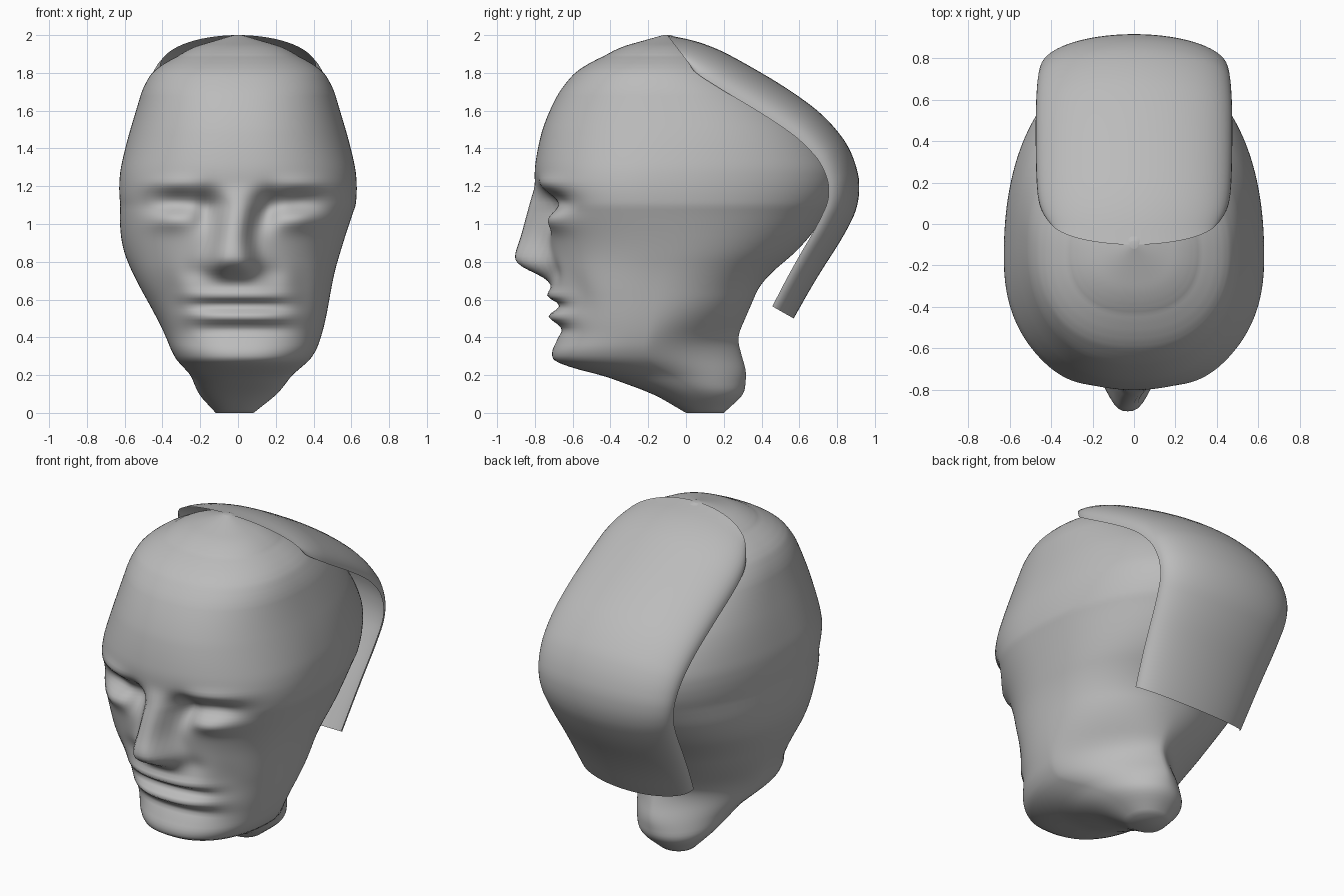
import bpy, bmesh
from math import exp, sin, cos, pi, hypot

cube = bpy.data.objects.get("Cube")
if cube:
    bpy.data.objects.remove(cube, do_unlink=True)

grey = bpy.data.materials.new("clay grey")
grey.use_nodes = True
grey.diffuse_color = (0.5, 0.5, 0.5, 1)
bsdf = next(n for n in grey.node_tree.nodes if n.type == 'BSDF_PRINCIPLED')
bsdf.inputs["Base Color"].default_value = grey.diffuse_color
bsdf.inputs["Roughness"].default_value = 0.8


def linear(table, t):
    """Piecewise linear lookup in rows sorted by their first value."""
    t = min(max(t, table[0][0]), table[-1][0])
    for low, high in zip(table, table[1:]):
        if t <= high[0]:
            k = (t - low[0]) / (high[0] - low[0])
            return [p + (q - p) * k for p, q in zip(low[1:], high[1:])]


def smooth(table, t, spread):
    """Lookup averaged over a small window, to round the corners."""
    samples = [linear(table, t + spread * step / 4) for step in range(-4, 5)]
    return [sum(column) / len(column) for column in zip(*samples)]


def bump(value, centre, size):
    return exp(-((value - centre) / size) ** 2)


def grid_object(name, rows, closed):
    """Skin a grid of points; a closed grid is a capped tube."""
    bm = bmesh.new()
    grid = [[bm.verts.new(point) for point in row] for row in rows]
    count = len(rows[0])
    for lower, upper in zip(grid, grid[1:]):
        for i in range(count if closed else count - 1):
            j = (i + 1) % count
            bm.faces.new((lower[i], lower[j], upper[j], upper[i]))
    if closed:
        bm.faces.new(grid[0][::-1])
        bm.faces.new(grid[-1])
    bmesh.ops.recalc_face_normals(bm, faces=bm.faces)
    mesh = bpy.data.meshes.new(name)
    bm.to_mesh(mesh)
    bm.free()
    mesh.materials.append(grey)
    for polygon in mesh.polygons:
        polygon.use_smooth = True
    bpy.context.collection.objects.link(bpy.data.objects.new(name, mesh))


# Head sections: height, front y, back y, half width
SECTIONS = [
    (0, 0, .2, .1),
    (.1, -.17, .31, .21),
    (.22, -.5, .32, .28),
    (.25, -.69, .31, .33),
    (.32, -.72, .29, .38),
    (.4, -.67, .27, .41),
    (.7, -.72, .4, .52),
    (.9, -.73, .64, .59),
    (1.2, -.81, .83, .64),
    (1.4, -.79, .77, .6),
    (1.6, -.73, .6, .54),
    (1.8, -.61, .33, .48),
    (1.9, -.48, .17, .37),
    (2, -.12, -.08, .02),
]
# Nose: height, depth
NOSE = [(.7, 0), (.79, .18), (.84, .18), (1, .1), (1.2, 0)]
# Face relief, mirrored: x, z, x spread, z spread, depth (positive pushes in)
RELIEF = {
    "eye socket": (.3, 1.11, .17, .07, .08),
    "inner corner": (.16, 1.07, .06, .1, .07),
    "eyeball": (.34, 1.03, .11, .06, -.045),
    "brow": (.34, 1.21, .14, .04, -.02),
    "cheek hollow": (.36, .64, .07, .14, .02),
    "nose fold": (.2, .74, .07, .06, .02),
}
# Mouth: height and depth of each groove or lip
MOUTH = {"upper lip": (.62, -.03), "slit": (.57, .03), "lower lip": (.51, -.04), "chin dip": (.44, .02)}


def relief(x, z):
    """How far the face is pushed in at this place."""
    side = abs(x)
    nose_depth, = smooth(NOSE, z, .03)
    nose_width = .08 + .04 * bump(z, .78, .12)
    push = -nose_depth * exp(-(side / nose_width) ** 3)
    for cx, cz, wide, tall, depth in RELIEF.values():
        push += depth * bump(side, cx, wide) * bump(z, cz, tall)
    for cz, depth in MOUTH.values():
        push += depth * exp(-(side / .26) ** 4) * bump(z, cz, .03)
    return push


def head_ring(z, columns):
    """Rounded section: superellipse halves meeting at the widest line."""
    spread = min(.03 + .08 * min(1, z * z), z, 2 - z)
    front, back, width = smooth(SECTIONS, z, spread)
    mid = front + (back - front) * (.5 - .1 * bump(z, 1.15, .3))
    back_power = 2.2 - .8 * bump(z, .34, .2)
    lean = .03 * sin(2 * pi * (z - .1)) if z < 1.1 else 0
    ring = []
    for c in range(columns):
        angle = 2 * pi * c / columns
        dx, dy = sin(angle), -cos(angle)
        power, reach = (2.3, mid - front) if dy < 0 else (back_power, back - mid)
        radius = (abs(dx / width) ** power + abs(dy / reach) ** power) ** (-1 / power)
        x, y = radius * dx, mid + radius * dy
        if dy < 0 and z > .23:
            y += relief(x, z) * min(1, -dy * 1.6)
        ring.append((x + lean, y, z))
    return ring


# Head and neck, with rings closing up towards the crown
RINGS = 150
heights = [2 * sin(pi / 2 * r / RINGS) if r > RINGS / 2 else 2 * r / RINGS * sin(pi / 4) * 2
           for r in range(RINGS + 1)]
heights = sorted(min(h, 2) for h in heights)
grid_object("head", [head_ring(z, 160) for z in heights], True)

# Hair sheet: middle line over the crown and down the back, as station, y, z
HAIR = [(0, -.1, 2), (1, .1, 1.96), (2, .3, 1.86), (3, .6, 1.68), (4, .78, 1.53),
        (5, .9, 1.35), (6, .93, 1.13), (7, .84, .94), (8, .7, .73), (9, .57, .5)]


def hair_line(t):
    return smooth(HAIR, t, min(.5, t, 9 - t))


def hair_arc(t, span):
    """Half ellipse across the head, its ends sunk towards the skull."""
    y, z = hair_line(t)
    (ya, za), (yb, zb) = hair_line(max(t - .5, 0)), hair_line(min(t + .5, 9))
    length = hypot(yb - ya, zb - za)
    lead = exp(-t)
    width = .48 - .06 * lead - .0022 * (t - 2) ** 2
    inset = .22 - .01 * t
    sink_y = inset * (zb - za) / length + .17 * lead
    sink_z = inset * (ya - yb) / length + .05 * lead
    arc = []
    for i in range(span + 1):
        angle = pi * (i / span - .5)
        bend = 1 - cos(angle)
        arc.append((width * sin(angle), y + sink_y * bend, z + sink_z * bend))
    return arc


STEPS = 54
grid_object("hair_sheet", [hair_arc(9 * s / STEPS, 32) for s in range(STEPS + 1)], False)
